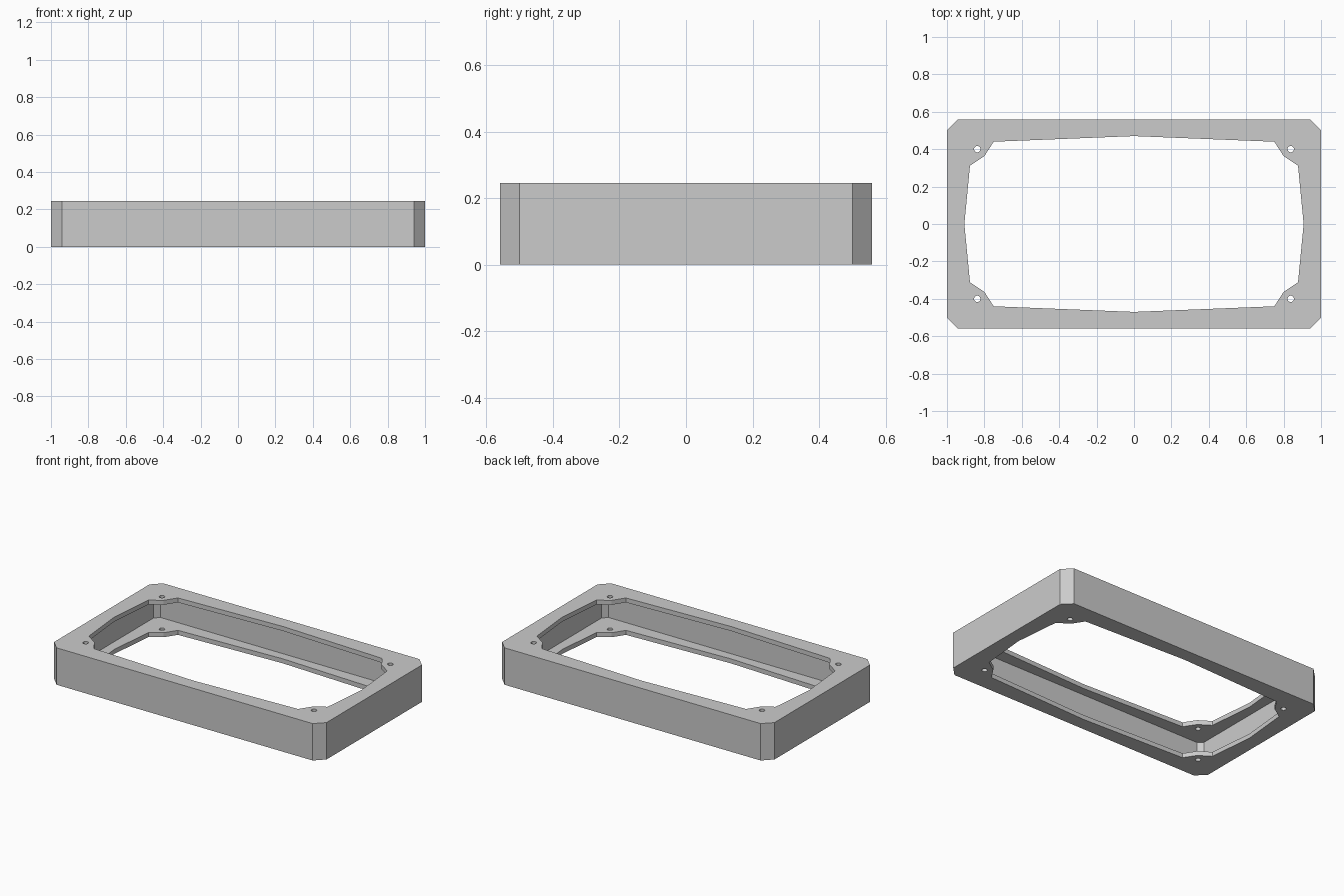
import bpy
import bmesh
import math

if "Cube" in bpy.data.objects:
    bpy.data.objects.remove(bpy.data.objects["Cube"], do_unlink=True)

HEIGHT = 0.245
WALL = 0.03
HALF_X, HALF_Y = 1.0, 0.56
CHAMFER = 0.06

grey = bpy.data.materials.new("plain grey")
grey.use_nodes = True
colour = (0.6, 0.6, 0.6, 1.0)
grey.diffuse_color = colour
grey.node_tree.nodes["Principled BSDF"].inputs["Base Color"].default_value = colour


def mirrored(quarter):
    """Mirror a quarter outline, given from +x round to +y, into a closed loop."""
    half = quarter + [(-x, y) for x, y in reversed(quarter) if x > 0]
    return half + [(x, -y) for x, y in reversed(half) if y > 0]


def prism(name, outline, bottom, top):
    """Extrude a flat outline between two heights."""
    bm = bmesh.new()
    face = bm.faces.new([bm.verts.new((x, y, bottom)) for x, y in outline])
    raised = bmesh.ops.extrude_face_region(bm, geom=[face])["geom"]
    verts = [v for v in raised if isinstance(v, bmesh.types.BMVert)]
    bmesh.ops.translate(bm, verts=verts, vec=(0, 0, top - bottom))
    bmesh.ops.recalc_face_normals(bm, faces=bm.faces)
    mesh = bpy.data.meshes.new(name)
    bm.to_mesh(mesh)
    bm.free()
    mesh.materials.append(grey)
    obj = bpy.data.objects.new(name, mesh)
    bpy.context.collection.objects.link(obj)
    return obj


def cut(target, cutter):
    """Subtract a cutter from the target, then discard it."""
    cutter.hide_render = True
    mod = target.modifiers.new("cut", "BOOLEAN")
    mod.operation = "DIFFERENCE"
    mod.solver = "EXACT"
    mod.object = cutter
    bpy.context.view_layer.objects.active = target
    bpy.ops.object.modifier_apply(modifier=mod.name)
    bpy.data.objects.remove(cutter, do_unlink=True)


# Chamfered outer block
flat_x, flat_y = HALF_X - CHAMFER, HALF_Y - CHAMFER
frame = prism("hollow_frame", mirrored([(HALF_X, flat_y), (flat_x, HALF_Y)]), 0, HEIGHT)

# Cavity that leaves an outer wall with a plate above and below
cavity = mirrored([(HALF_X - WALL, flat_y), (flat_x, HALF_Y - WALL)])
cut(frame, prism("cavity_cutter", cavity, WALL, HEIGHT - WALL))

# Bowed opening with corner tabs, through both plates
opening = mirrored([(0.907, 0), (0.877, 0.312), (0.80, 0.363), (0.75, 0.44), (0, 0.47)])
cut(frame, prism("opening_cutter", opening, -0.1, HEIGHT + 0.1))

# Screw holes in the corner tabs
SIDES, RADIUS = 24, 0.017
for sx in (-1, 1):
    for sy in (-1, 1):
        hole = [(sx * 0.838 + RADIUS * math.cos(math.tau * i / SIDES),
                 sy * 0.40 + RADIUS * math.sin(math.tau * i / SIDES)) for i in range(SIDES)]
        cut(frame, prism("hole_cutter", hole, -0.1, HEIGHT + 0.1))

# Soften only the round holes
frame.select_set(True)
bpy.context.view_layer.objects.active = frame
bpy.ops.object.shade_smooth_by_angle(angle=math.radians(20))
